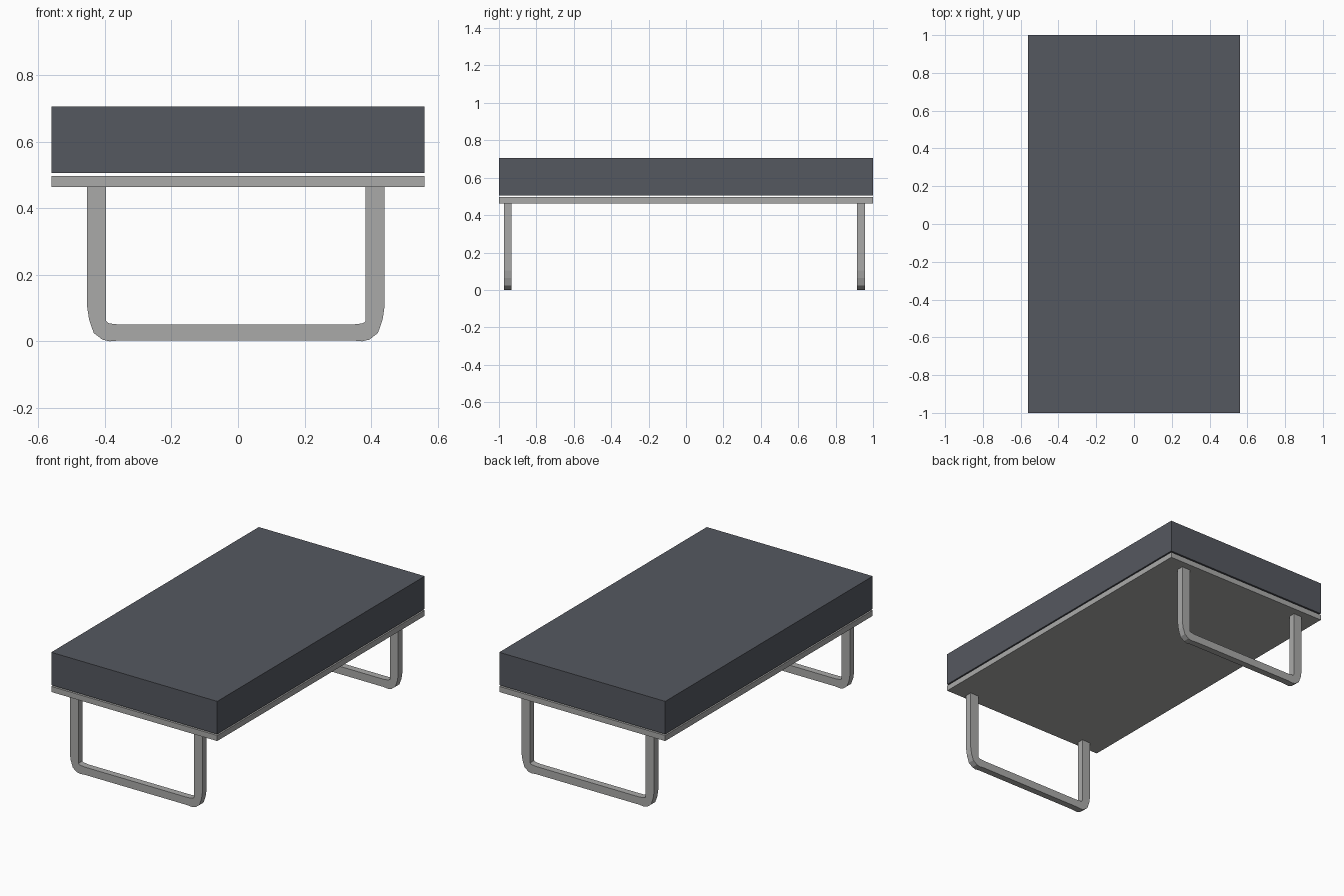
import bpy
import bmesh

if "Cube" in bpy.data.objects:
    bpy.data.objects.remove(bpy.data.objects["Cube"])


def material(name, rgb):
    m = bpy.data.materials.new(name)
    m.diffuse_color = (*rgb, 1)
    m.use_nodes = True
    m.node_tree.nodes["Principled BSDF"].inputs["Base Color"].default_value = m.diffuse_color
    return m


CUSHION = material("dark slate fabric", (0.091, 0.098, 0.117))
METAL = material("light grey metal", (0.402, 0.402, 0.397))


def finish(bm, name, mat):
    bmesh.ops.recalc_face_normals(bm, faces=bm.faces)
    mesh = bpy.data.meshes.new(name)
    bm.to_mesh(mesh)
    bm.free()
    mesh.materials.append(mat)
    bpy.context.collection.objects.link(bpy.data.objects.new(name, mesh))


def slab(name, z0, z1, mat):
    bm = bmesh.new()
    bmesh.ops.create_cube(bm, size=1)
    for v in bm.verts:
        v.co = (v.co.x * 1.12, v.co.y * 2.0, z1 if v.co.z > 0 else z0)
    finish(bm, name, mat)


# One half of the bent frame: (outer, inner) point pairs from top to floor bar
HALF = [((0.447, 0.464), (0.390, 0.464)),
        ((0.447, 0.105), (0.390, 0.105)),
        ((0.441, 0.065), (0.390, 0.061)),
        ((0.427, 0.025), (0.386, 0.057)),
        ((0.401, 0.005), (0.380, 0.054)),
        ((0.379, 0.000), (0.366, 0.052)),
        ((0.346, 0.003), (0.346, 0.050))]


def leg_frame(name, y0, y1, cx=-0.0065):
    # Mirror the half profile, then sweep it as a rectangular tube
    pairs = [((-o[0], o[1]), (-i[0], i[1])) for o, i in HALF] + HALF[::-1]
    bm = bmesh.new()
    rings = [[bm.verts.new((p[0] + cx, y, p[1]))
              for p, y in ((o, y0), (o, y1), (i, y1), (i, y0))]
             for o, i in pairs]
    for a, b in zip(rings, rings[1:]):
        for k in range(4):
            n = (k + 1) % 4
            bm.faces.new((a[k], a[n], b[n], b[k]))
    bm.faces.new(rings[0])
    bm.faces.new(rings[-1])
    finish(bm, name, METAL)


# Seat cushion floating just above the base plate
slab("seat_cushion", 0.505, 0.705, CUSHION)
slab("base_plate", 0.463, 0.497, METAL)

# Two bent leg frames
leg_frame("front_leg_frame", -0.973, -0.933)
leg_frame("back_leg_frame", 0.915, 0.956)
